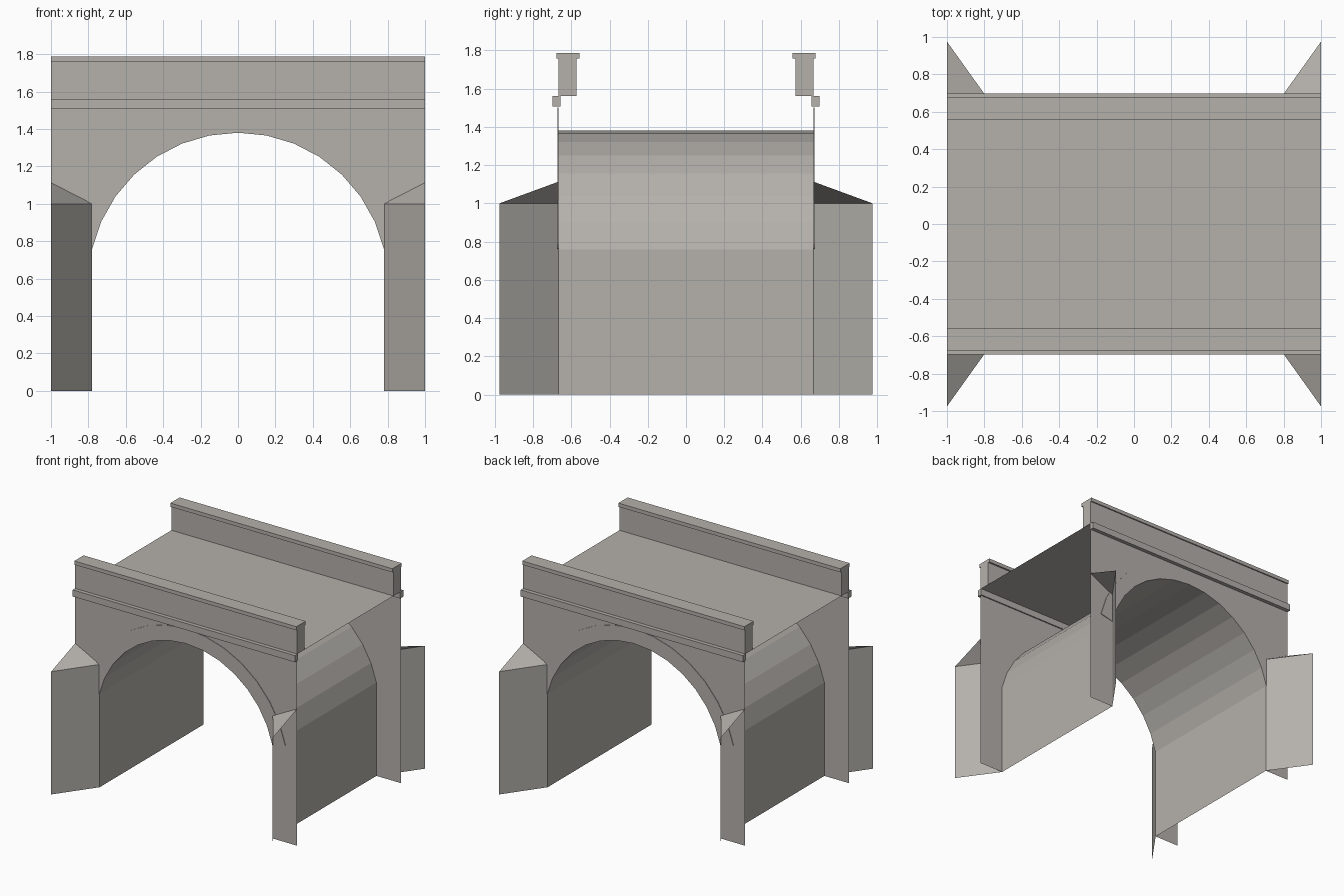
import bpy
import math

if "Cube" in bpy.data.objects:
    bpy.data.objects.remove(bpy.data.objects["Cube"])

STONE = (0.46, 0.44, 0.41, 1.0)
stone = bpy.data.materials.new("grey_stone")
stone.use_nodes = True
stone.diffuse_color = STONE
bsdf = stone.node_tree.nodes["Principled BSDF"]
bsdf.inputs["Base Color"].default_value = STONE
bsdf.inputs["Roughness"].default_value = 0.9

# Shared dimensions
FACE = 0.667       # half depth of the bridge
DECK = 1.56        # road level
CENTRE = 0.58      # height of the arch centre
RADIUS = 0.80
RING = 0.92        # outer radius of the arch ring
HALF_ANGLE = math.radians(77)
STEPS = 14


def build(name, verts, faces, mirror=""):
    """Mesh object, mirrored across the axes named in mirror."""
    mesh = bpy.data.meshes.new(name)
    mesh.from_pydata(verts, [], faces)
    mesh.materials.append(stone)
    obj = bpy.data.objects.new(name, mesh)
    bpy.context.collection.objects.link(obj)
    if mirror:
        mod = obj.modifiers.new("Mirror", "MIRROR")
        mod.use_axis = ["x" in mirror, "y" in mirror, False]
        mod.use_mirror_merge = False
    return obj


def arc(radius):
    """Arch points from the -x springing to the +x springing."""
    angles = [HALF_ANGLE * (2 * i / STEPS - 1) for i in range(STEPS + 1)]
    return [(radius * math.sin(a), CENTRE + radius * math.cos(a)) for a in angles]


def panel(name, outline, y):
    """Upright flat panel from an x, z outline, repeated at the back."""
    return build(name, [(x, y, z) for x, z in outline],
                 [range(len(outline))], "y")


def sweep(name, profile, mirror=""):
    """Full-width bar with capped ends from a y, z profile."""
    n = len(profile)
    verts = [(x, y, z) for x in (-1, 1) for y, z in profile]
    faces = [(i, i + n, (i + 1) % n + n, (i + 1) % n) for i in range(n)]
    faces += [range(n), range(2 * n - 1, n - 1, -1)]
    return build(name, verts, faces, mirror)


def rect(y0, y1, z0, z1):
    return [(y0, z0), (y0, z1), (y1, z1), (y1, z0)]


intrados = arc(RADIUS)
spring = intrados[-1][0]

# Face walls with the arched opening
panel("face_wall",
      [(-1, 0), (-spring, 0)] + intrados + [(spring, 0), (1, 0), (1, DECK), (-1, DECK)],
      -FACE)

# Slightly raised arch ring
ring = panel("arch_ring", intrados[::-1] + arc(RING), -FACE - 0.004)
ring.data.flip_normals()
thick = ring.modifiers.new("Thickness", "SOLIDIFY")
thick.thickness = 0.004
thick.offset = -1

# Barrel vault with its straight side walls
profile = [(-spring, 0)] + intrados + [(spring, 0)]
build("barrel_vault",
      [(x, y, z) for x, z in profile for y in (-FACE, FACE)],
      [(2 * i, 2 * i + 1, 2 * i + 3, 2 * i + 2) for i in range(len(profile) - 1)])

# Road deck between the parapets
inner = 0.572
build("road_deck",
      [(-1, -inner, DECK), (1, -inner, DECK), (1, inner, DECK), (-1, inner, DECK)],
      [(0, 1, 2, 3)])

# Parapets, coping and string course
sweep("parapet", rect(-FACE, -inner, DECK, 1.757), "y")
sweep("parapet_coping", rect(-0.677, -0.558, 1.757, 1.787), "y")
sweep("string_course", rect(-0.698, -0.657, 1.506, DECK), "y")

# Splayed wing walls with sloping tops at all four corners
tip = -0.975
build("wing_wall",
      [(spring, -FACE, 0), (1, tip, 0), (1, tip, 1), (spring, -FACE, 1)],
      [(3, 2, 1, 0)], "xy")
build("wing_wall_top",
      [(spring, -FACE, 1), (1, tip, 1), (1, -FACE, 1.113)],
      [(0, 1, 2)], "xy")
